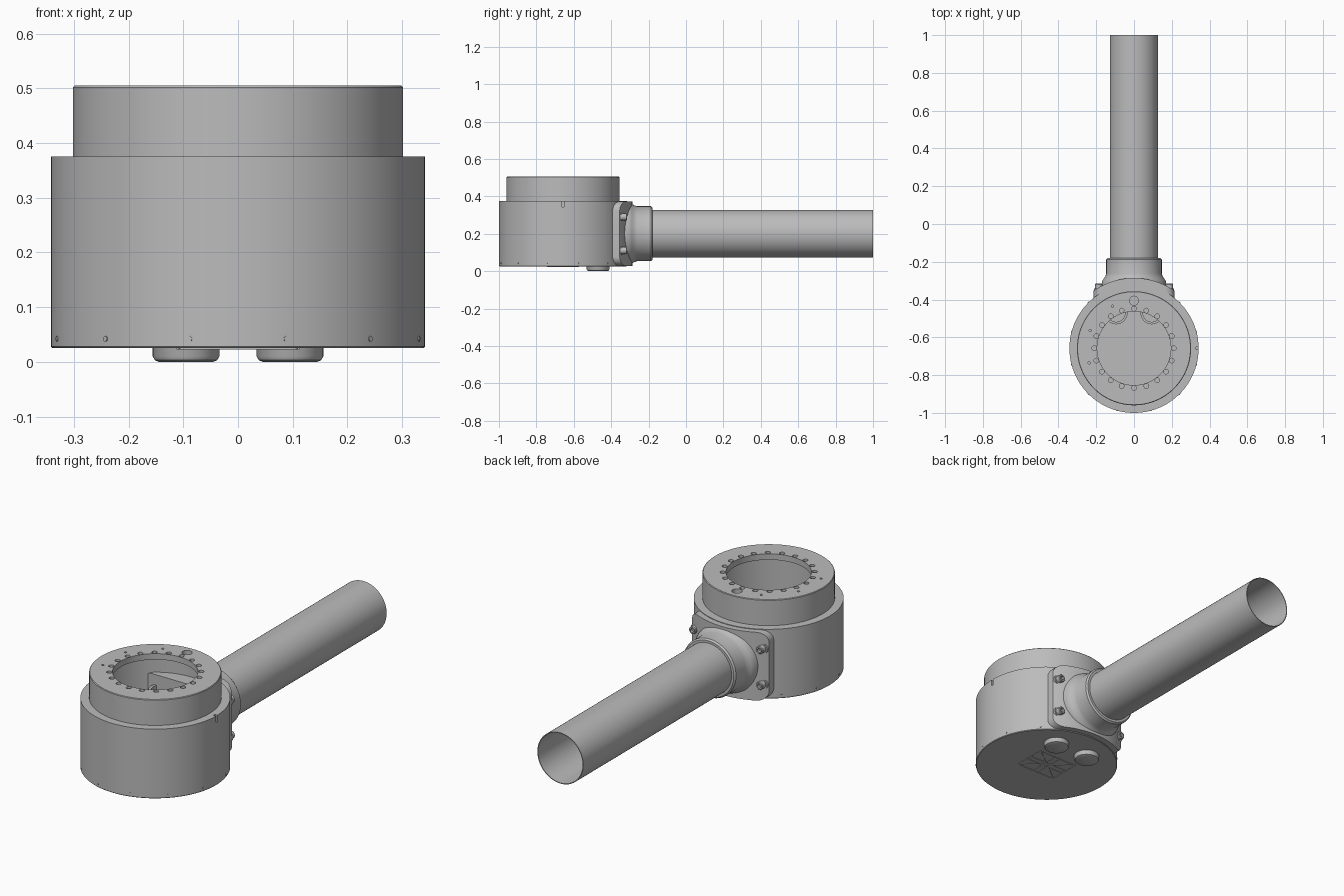
import bpy, bmesh, math
from mathutils import Matrix, Vector

cube = bpy.data.objects.get("Cube")
if cube:
    bpy.data.objects.remove(cube, do_unlink=True)

grey = bpy.data.materials.new("plain grey")
grey.use_nodes = True
COLOUR = (0.5, 0.5, 0.5, 1)
grey.diffuse_color = COLOUR
grey.node_tree.nodes["Principled BSDF"].inputs["Base Color"].default_value = COLOUR

CY = -0.658          # drum axis
PIPE_Z = 0.2         # pipe axis height
R = 0.342            # drum radius
TO_Y = Matrix.Rotation(math.radians(-90), 4, 'X')   # turns z into y
TO_X = Matrix.Rotation(math.radians(90), 4, 'Y')    # turns z into x


def finish(bm, name, matrix=None):
    bmesh.ops.remove_doubles(bm, verts=bm.verts, dist=1e-5)
    if matrix:
        bm.transform(matrix)
    bmesh.ops.recalc_face_normals(bm, faces=bm.faces)
    mesh = bpy.data.meshes.new(name)
    bm.to_mesh(mesh)
    bm.free()
    mesh.materials.append(grey)
    obj = bpy.data.objects.new(name, mesh)
    bpy.context.collection.objects.link(obj)
    return obj


def lathe(name, profile, matrix, steps=96, closed=False):
    """Spin (radius, height) points about z, then place the result."""
    bm = bmesh.new()
    vs = [bm.verts.new((r, 0, z)) for r, z in profile]
    ring = vs + vs[:1] if closed else vs
    edges = [bm.edges.new(pair) for pair in zip(ring, ring[1:])]
    bmesh.ops.spin(bm, geom=vs + edges, axis=(0, 0, 1), cent=(0, 0, 0),
                   angle=math.tau, steps=steps, use_merge=True)
    return finish(bm, name, matrix)


def add_cylinder(bm, radius, depth, matrix, segments=16):
    bmesh.ops.create_cone(bm, cap_ends=True, segments=segments, radius1=radius,
                          radius2=radius, depth=depth, matrix=matrix)


def add_box(bm, size, matrix):
    bmesh.ops.create_cube(bm, size=1, matrix=matrix @ Matrix.Diagonal((*size, 1)))


def boolean(obj, cutter, operation):
    mod = obj.modifiers.new(operation.lower(), 'BOOLEAN')
    mod.operation = operation
    mod.object = cutter
    mod.solver = 'EXACT'
    cutter.hide_render = True
    cutter.hide_viewport = True
    # bake the result so the helper can be dropped
    graph = bpy.context.evaluated_depsgraph_get()
    mesh = bpy.data.meshes.new_from_object(obj.evaluated_get(graph))
    obj.modifiers.clear()
    obj.data = mesh
    bpy.data.objects.remove(cutter, do_unlink=True)


def smooth(*objs):
    bpy.ops.object.select_all(action='DESELECT')
    for o in objs:
        o.select_set(True)
    bpy.context.view_layer.objects.active = objs[0]
    bpy.ops.object.shade_smooth_by_angle(angle=math.radians(30))


at = Matrix.Translation
axis = at((0, CY, 0))

# Hollow stepped drum with an open top ring
drum = lathe("drum_housing", [(0, 0.025), (R - 0.003, 0.025), (R, 0.028), (R, 0.375),
                              (0.302, 0.375), (0.302, 0.502), (0.299, 0.505),
                              (0.195, 0.505), (0.195, 0.475), (0.28, 0.475),
                              (0.28, 0.05), (0, 0.05)], axis)

# Bolt circle, large port, dowel holes and side notch cut from the drum
bm = bmesh.new()


def top_hole(radius, ring, angle):
    place = at((ring * math.cos(angle), CY + ring * math.sin(angle), 0.5))
    add_cylinder(bm, radius, 0.03, place)


for i in range(20):
    top_hole(0.0125, 0.21, math.tau * i / 20)
top_hole(0.024, 0.252, math.pi / 2)
for degrees in (117, 158, 198):
    top_hole(0.006, 0.25, math.radians(degrees))
add_box(bm, (0.03, 0.012, 0.05), at((R, CY, 0.367)))
boolean(drum, finish(bm, "hole_cutter"), 'DIFFERENCE')

# Small pins round the lower edge
bm = bmesh.new()
for i in range(12):
    turn = axis @ Matrix.Rotation(math.tau * (i + 0.5) / 12, 4, 'Z')
    add_cylinder(bm, 0.005, 0.01, turn @ at((R - 0.003, 0, 0.042)) @ TO_X, 10)
edge_pins = finish(bm, "edge_pins")

# Round connectors passing through the floor
connectors = []
for side, x in (("left", 0.095), ("right", -0.095)):
    connectors.append(lathe(side + "_connector",
        [(0, 0), (0.05, 0), (0.057, 0.003), (0.061, 0.01), (0.061, 0.32),
         (0.048, 0.32), (0.048, 0.3), (0, 0.3)], at((x, -0.47, 0)), 48))

# Raised line panel under the floor: frame, cross and diagonals
bm = bmesh.new()
W, D, T = 0.22, 0.166, 0.004
under = at((0, CY, 0.0245))
for s in (-1, 1):
    add_box(bm, (W, T, T), under @ at((0, s * D / 2, 0)))
    add_box(bm, (T, D, T), under @ at((s * W / 2, 0, 0)))
    add_box(bm, (W, T, T), under @ at((0, s * 0.014, 0)))
    add_box(bm, (T, D, T), under @ at((s * 0.014, 0, 0)))
    slope = Matrix.Rotation(s * math.atan2(D, W), 4, 'Z')
    add_box(bm, (math.hypot(W, D), T * 2, T), under @ slope)
panel = finish(bm, "floor_line_panel")

# Curved mounting saddle: rounded plate trimmed to the drum's curve
bm = bmesh.new()
corners = []
HX, HZ, CR = 0.215, 0.172, 0.05
for k, (sx, sz) in enumerate(((1, 1), (-1, 1), (-1, -1), (1, -1))):
    for j in range(9):
        a = math.pi / 2 * (k + j / 8)
        corners.append(bm.verts.new((sx * (HX - CR) + CR * math.cos(a), -0.45,
                                     PIPE_Z + sz * (HZ - CR) + CR * math.sin(a))))
face = bm.faces.new(corners)
moved = bmesh.ops.extrude_face_region(bm, geom=[face])["geom"]
bmesh.ops.translate(bm, vec=(0, 0.25, 0),
                    verts=[v for v in moved if isinstance(v, bmesh.types.BMVert)])
saddle = finish(bm, "mounting_saddle")
bm = bmesh.new()
add_cylinder(bm, 0.372, 1, axis, 128)
boolean(saddle, finish(bm, "saddle_trim"), 'INTERSECT')

# Collar flaring from the saddle to the pipe
pipe_axis = at((0, 0, PIPE_Z)) @ TO_Y
collar = lathe("pipe_collar", [(0, -0.34), (0.172, -0.34), (0.17, -0.305), (0.161, -0.29),
                               (0.152, -0.278), (0.147, -0.262), (0.147, -0.188),
                               (0.14, -0.18), (0.125, -0.18), (0.125, -0.3), (0, -0.3)],
               pipe_axis)

# Thin open pipe
pipe = lathe("pipe", [(0.128, -0.3), (0.128, 1), (0.124, 1), (0.124, -0.3)],
             pipe_axis, closed=True)

# Socket screws on the saddle corners
screws = []
for sx, side in ((1, "left"), (-1, "right")):
    for z, level in ((0.11, "lower"), (0.29, "upper")):
        screws.append(lathe(f"{side}_{level}_screw",
            [(0, -0.04), (0.026, -0.04), (0.026, 0.006), (0.019, 0.006), (0.019, 0.028),
             (0.016, 0.031), (0.01, 0.031), (0.01, 0.018), (0, 0.018)],
            at((sx * 0.187, -0.347, z)) @ TO_Y, 24))

smooth(drum, edge_pins, saddle, collar, pipe, *connectors, *screws)
